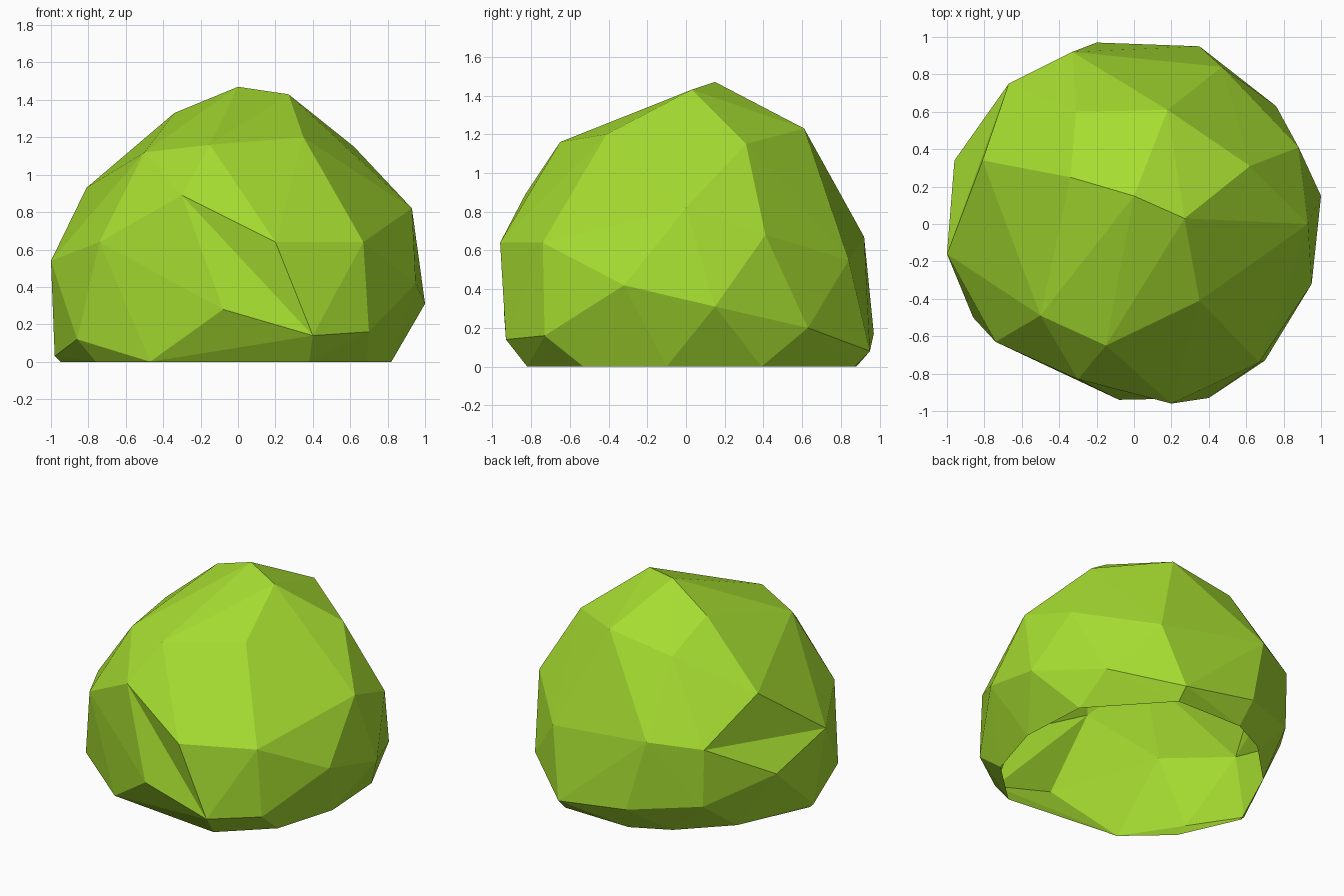
import bpy
import bmesh
from mathutils import Vector

if "Cube" in bpy.data.objects:
    bpy.data.objects.remove(bpy.data.objects["Cube"], do_unlink=True)

# Corner points of the faceted bush, from the crown down to the ground
crown = [(0, .15, 1.47), (.27, .03, 1.43), (-.34, .25, 1.33), (.62, .31, 1.15),
         (.18, .61, 1.23), (-.31, .6, 1.16), (-.81, .34, .93), (.35, -.41, 1.2),
         (-.15, -.65, 1.16), (-.5, -.49, 1.12)]
front_peak, front_edge = (-.3, -.83, .89), (.4, -.93, .14)
left_notch, back_notch = (-1, -.16, .54), (-.67, .75, .64)
waist = [front_peak, left_notch, back_notch, (.2, -.96, .64), (.67, -.74, .64),
         (-.74, -.63, .64), (.93, 0, .82), (.88, .41, .68), (.47, .84, .55),
         (-.33, .92, .67)]
skirt = [front_edge, (-.08, -.94, .28), (.7, -.73, .16), (.95, -.32, .42),
         (1, .15, .31), (.76, .63, .2), (.35, .95, .08), (-.2, .97, .17),
         (-.66, .75, .23), (-.96, .34, .39), (-.98, -.05, .03), (-.86, -.5, .12)]
foot = [(x, y, 0) for x, y in (
    (.38, -.82), (.53, -.68), (.69, -.53), (.82, -.1), (.79, .39), (.35, .87),
    (-.16, .88), (-.42, .75), (-.72, .45), (-.95, -.05), (-.76, -.47), (-.47, -.73))]
core = Vector((0, 0, .5))


def corner_of(face, edge):
    """The corner of a triangle that lies opposite an edge."""
    return next(v for v in face.verts if v not in edge.verts)


def turn(bm, edge):
    """Swap an edge for the other diagonal of its two triangles."""
    new_edge = bmesh.utils.edge_rotate(edge, False)
    if new_edge:
        for face in new_edge.link_faces:
            face.normal_update()
    return new_edge


def is_dented(edge):
    """True if an edge is a valley that can be turned outwards."""
    if len(edge.link_faces) != 2:
        return False
    first, second = edge.link_faces
    a, b = (v.co - core for v in edge.verts)
    c = corner_of(first, edge).co - core
    d = corner_of(second, edge).co - core
    side = c.cross(d)
    return first.normal.dot(d - a) > .001 and side.dot(a) * side.dot(b) < -1e-6


def crease(bm, start, end):
    """Fold a valley between two corners."""
    for edge in bm.edges:
        if len(edge.link_faces) == 2:
            if {corner_of(f, edge) for f in edge.link_faces} == {start, end}:
                turn(bm, edge)
                return


# Wrap the corners on a ball, so that every one of them joins the skin
bm = bmesh.new()
corners = {}
for point in crown + waist + skirt + foot:
    ray = Vector(point) - core
    if point in foot:
        ray.z -= 1
    corners[point] = bm.verts.new(ray.normalized())
pole = bm.verts.new((0, 0, -1))
bmesh.ops.convex_hull(bm, input=list(bm.verts))
bmesh.ops.recalc_face_normals(bm, faces=list(bm.faces))

# Open the base and pull the skin to its real shape
bmesh.ops.delete(bm, geom=[pole], context='VERTS')
for point, vert in corners.items():
    vert.co = point
bm.normal_update()

# Make the facets bulge outwards, then fold the two valleys
for step in range(300):
    dented = next((e for e in bm.edges if is_dented(e)), None)
    if dented is None or turn(bm, dented) is None:
        break
crease(bm, corners[front_peak], corners[front_edge])
crease(bm, corners[left_notch], corners[back_notch])
bm.normal_update()

mesh = bpy.data.meshes.new("bush")
bm.to_mesh(mesh)
bm.free()

# Leaf colour
leaf = bpy.data.materials.new("leaf_green")
leaf.use_nodes = True
leaf_color = (.38, .72, .03, 1)
leaf.diffuse_color = leaf_color
leaf.node_tree.nodes["Principled BSDF"].inputs["Base Color"].default_value = leaf_color
mesh.materials.append(leaf)

bush = bpy.data.objects.new("bush", mesh)
bpy.context.collection.objects.link(bush)
